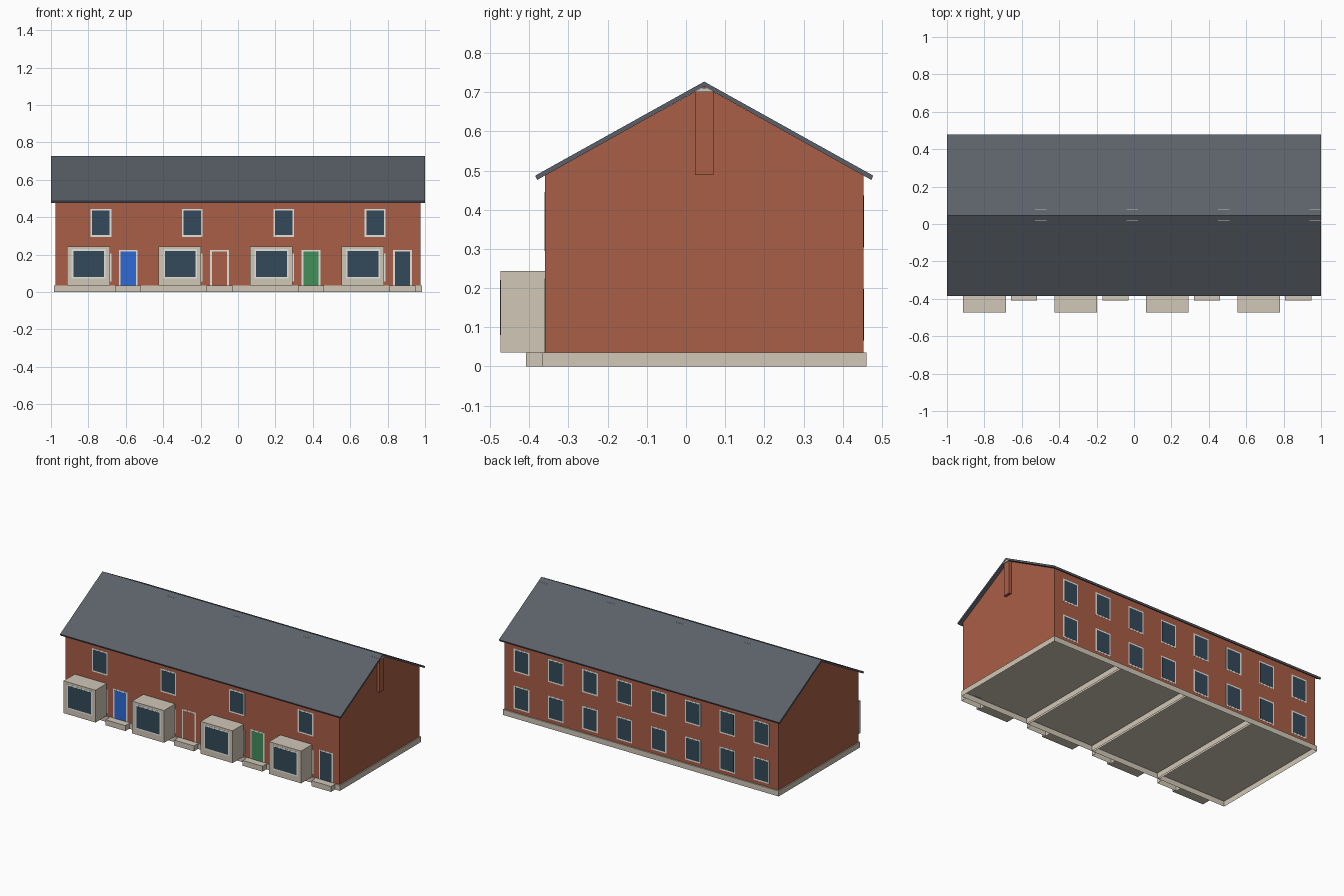
import bpy, bmesh

if "Cube" in bpy.data.objects:
    bpy.data.objects.remove(bpy.data.objects["Cube"])


def material(name, rgb):
    # sRGB 0-255 to linear diffuse colour
    lin = [((c / 255 + 0.055) / 1.055) ** 2.4 for c in rgb]
    m = bpy.data.materials.new(name)
    m.diffuse_color = (*lin, 1)
    m.use_nodes = True
    m.node_tree.nodes["Principled BSDF"].inputs["Base Color"].default_value = m.diffuse_color
    return m


BRICK = material("brick", (169, 94, 70))
STONE = material("stone", (209, 199, 183))
SLATE = material("slate", (92, 97, 105))
FRAME = material("frame_white", (228, 228, 222))
GLASS = material("dark_glass", (52, 73, 90))
BLUE = material("blue_door", (46, 106, 214))
GREEN = material("green_door", (66, 142, 90))


def finish(name, bm, mat, open_below):
    bmesh.ops.recalc_face_normals(bm, faces=bm.faces)
    if open_below:
        # shells standing on the ground have no underside
        low = [f for f in bm.faces if f.normal.z < -0.9]
        bmesh.ops.delete(bm, geom=low, context='FACES')
    me = bpy.data.meshes.new(name)
    bm.to_mesh(me)
    bm.free()
    me.materials.append(mat)
    ob = bpy.data.objects.new(name, me)
    bpy.context.collection.objects.link(ob)


def box(name, x, y, z, mat, open_below=False):
    # x, y, z are (low, high) pairs
    bm = bmesh.new()
    bmesh.ops.create_cube(bm, size=1)
    for v in bm.verts:
        v.co = [r[0] if c < 0 else r[1] for c, r in zip(v.co, (x, y, z))]
    finish(name, bm, mat, open_below)


def prism(name, profile, half, mat, open_below=False):
    # extrude a (y, z) profile along x
    bm = bmesh.new()
    f = bm.faces.new([bm.verts.new((-half, y, z)) for y, z in profile])
    ext = bmesh.ops.extrude_face_region(bm, geom=[f])
    verts = [g for g in ext["geom"] if isinstance(g, bmesh.types.BMVert)]
    bmesh.ops.translate(bm, verts=verts, vec=(2 * half, 0, 0))
    # the extrusion drops the starting cap, so close it again if needed
    rim = [e for e in bm.edges if e.is_boundary]
    if rim:
        bmesh.ops.holes_fill(bm, edges=rim)
    finish(name, bm, mat, open_below)


def panel(name, cx, y, side, w, z0, z1, mat, sill=True, b=0.009):
    # pale frame plate with an inset coloured plate; side is the outward y sign
    def span(d):
        return tuple(sorted((y - side * 0.003, y + side * d)))
    box(name + "_frame", (cx - w / 2, cx + w / 2), span(0.0007), (z0, z1), FRAME)
    low = z0 + b if sill else z0
    box(name + "_pane", (cx - w / 2 + b, cx + w / 2 - b), span(0.0014), (low, z1 - b), mat)


FRONT, BACK, RIDGE = -0.36, 0.453, 0.0465
UNIT = 0.489
BASE = 0.035

# shell of the terrace
prism("walls", [(FRONT, BASE), (BACK, BASE), (BACK, 0.488), (RIDGE, 0.714), (FRONT, 0.488)],
      0.977, BRICK, True)
prism("roof", [(-0.385, 0.487), (RIDGE, 0.727), (0.478, 0.487),
               (0.473, 0.476), (RIDGE, 0.7145), (-0.380, 0.476)], 1.0, SLATE)

# four houses
for i, door in enumerate((BLUE, BRICK, GREEN, GLASS)):
    c = (i - 1.5) * UNIT
    n = f"house_{i + 1}_"

    # hollow plinth
    box(n + "plinth", (c - 0.2505, c + 0.2505), (FRONT - 0.008, BACK + 0.008), (0, BASE), STONE, True)

    # bay window and front windows
    box(n + "bay", (c - 0.18, c + 0.048), (-0.473, FRONT + 0.01), (BASE, 0.243), STONE)
    panel(n + "bay_window", c - 0.065, -0.473, -1, 0.182, 0.071, 0.229, GLASS)
    panel(n + "upper_window", c, FRONT, -1, 0.112, 0.295, 0.445, GLASS)
    panel(n + "lower_window", c, FRONT, -1, 0.112, 0.055, 0.207, GLASS)

    # door and step
    panel(n + "door", c + 0.146, FRONT, -1, 0.1, BASE, 0.225, door, sill=False)
    box(n + "step", (c + 0.075, c + 0.216), (-0.408, FRONT - 0.008), (0, BASE), STONE, True)

    # rear windows
    for k, dx in enumerate((-0.122, 0.122)):
        for row, z in (("lower", 0.057), ("upper", 0.295)):
            panel(f"{n}rear_{row}_window_{k + 1}", c + dx, BACK, 1, 0.112, z, z + 0.15, GLASS)

    # chimney, almost buried in the roof
    x = c + 0.235
    box(n + "chimney", (x - 0.025, x + 0.025), (RIDGE - 0.024, RIDGE + 0.024), (0.488, 0.70), BRICK)
    box(n + "chimney_cap", (x - 0.031, x + 0.031), (RIDGE - 0.031, RIDGE + 0.031), (0.70, 0.711), STONE)
